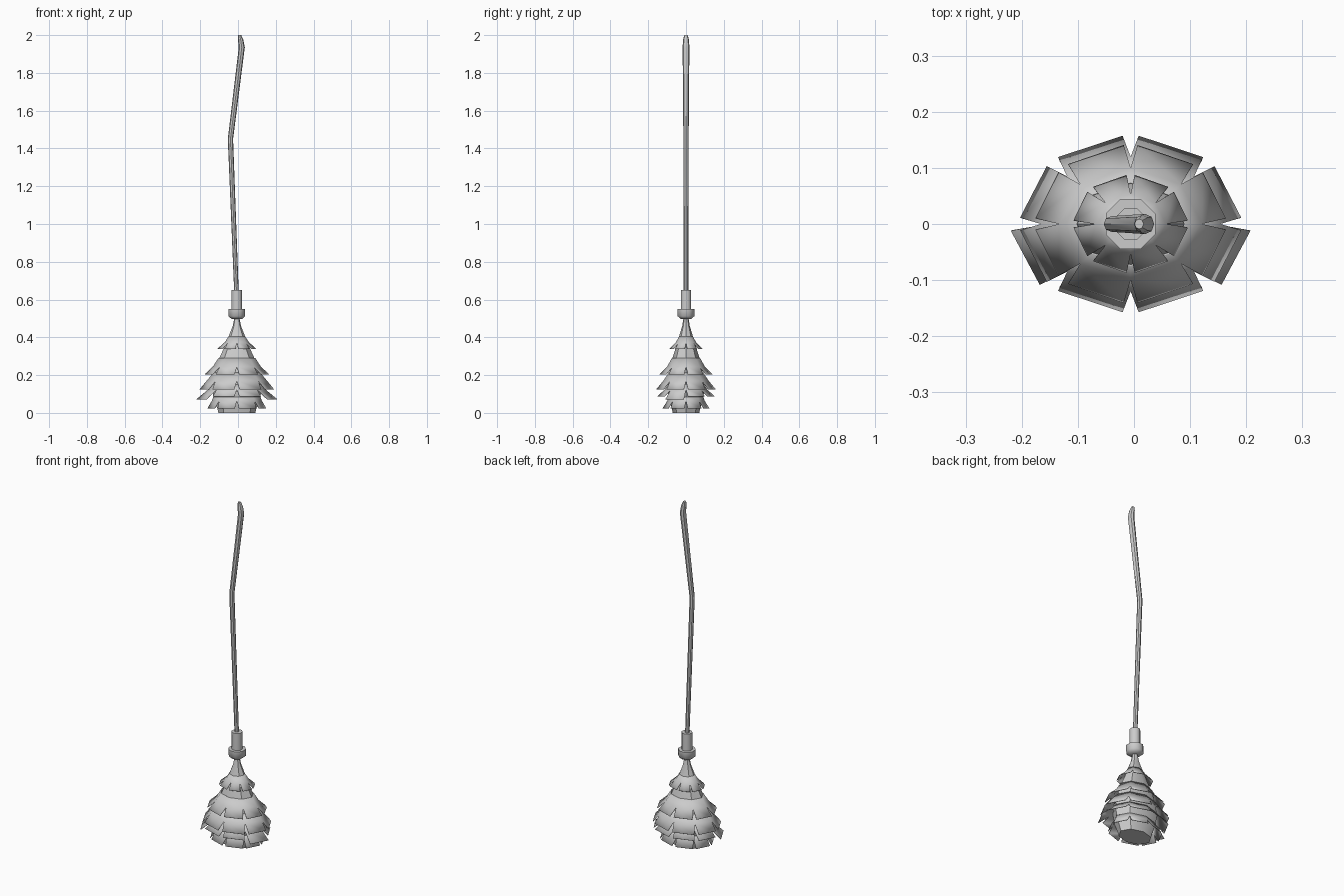
import bpy, bmesh
from math import sin, cos, pi, radians

if "Cube" in bpy.data.objects:
    bpy.data.objects.remove(bpy.data.objects["Cube"])

CX = -0.006  # axis of the head


def finish(name, bm, angle=40):
    bmesh.ops.recalc_face_normals(bm, faces=bm.faces)
    me = bpy.data.meshes.new(name)
    bm.to_mesh(me)
    bm.free()
    ob = bpy.data.objects.new(name, me)
    bpy.context.collection.objects.link(ob)
    bpy.ops.object.select_all(action='DESELECT')
    ob.select_set(True)
    bpy.context.view_layer.objects.active = ob
    bpy.ops.object.shade_smooth_by_angle(angle=radians(angle))
    return ob


def ring(bm, cx, rx, ry, z, n=8, off=0.0):
    return [bm.verts.new((cx + rx * cos(2 * pi * i / n + off),
                          ry * sin(2 * pi * i / n + off), z)) for i in range(n)]


def bridge(bm, a, b):
    n = len(a)
    for i in range(n):
        j = (i + 1) % n
        bm.faces.new((a[i], a[j], b[j], b[i]))


def tube(name, rows, n=8, off=0.0, angle=40):
    """Closed lofted solid; rows are (centre x, rx, ry, z)."""
    bm = bmesh.new()
    rings = [ring(bm, *r, n=n, off=off) for r in rows]
    for a, b in zip(rings, rings[1:]):
        bridge(bm, a, b)
    bm.faces.new(rings[0])
    bm.faces.new(rings[-1])
    return finish(name, bm, angle)


def tier(name, top, notch, tip, long_petals=()):
    """Skirt of eight petals; each ring is (rx, ry, z)."""
    bm = bmesh.new()
    a = ring(bm, CX, *top)
    b = ring(bm, CX, *notch)
    bridge(bm, a, b)
    for k in range(8):
        j = (k + 1) % 8
        s = 1.1 if k in long_petals else 1.0
        drop = 0.015 if k in long_petals else 0.0
        p = [(tip[0] * s * cos(i * pi / 4), tip[1] * s * sin(i * pi / 4)) for i in (k, k + 1)]
        out = []
        for t in (0.9, 0.1):
            out.append(bm.verts.new((CX + p[0][0] * (1 - t) + p[1][0] * t,
                                     p[0][1] * (1 - t) + p[1][1] * t, tip[2] - drop)))
        bm.faces.new((b[k], b[j], out[0], out[1]))
    ob = finish(name, bm)
    # thin straw thickness
    m = ob.modifiers.new("thickness", 'SOLIDIFY')
    m.thickness = 0.003
    return ob


# Bent wooden handle
tube("handle", [(-0.006, 0.012, 0.012, 0.56), (-0.009, 0.012, 0.012, 0.66),
                (-0.04, 0.014, 0.014, 1.45), (0.02, 0.016, 0.018, 1.935),
                (0.014, 0.014, 0.016, 1.975), (0.009, 0.008, 0.009, 2.0)])

# Collar and binding ring
tube("collar", [(CX, 0.03, 0.03, 0.53), (CX, 0.03, 0.03, 0.65)], off=pi / 8, angle=50)
tube("binding_ring", [(CX, 0.03, 0.03, 0.497), (CX, 0.048, 0.048, 0.512),
                      (CX, 0.048, 0.048, 0.55)], off=pi / 8, angle=50)

# Straw core
tube("straw_core", [(CX, 0.098, 0.07, 0.0), (CX, 0.102, 0.074, 0.02),
                    (CX, 0.122, 0.09, 0.07), (CX, 0.132, 0.098, 0.13),
                    (CX, 0.125, 0.093, 0.19), (CX, 0.102, 0.078, 0.27),
                    (CX, 0.07, 0.056, 0.34), (CX, 0.046, 0.038, 0.4),
                    (CX, 0.022, 0.02, 0.46), (CX, 0.012, 0.012, 0.51)])

# Layered straw skirts: top ring, notch ring, petal tips
tiers = [
    ((0.044, 0.036, 0.405), (0.063, 0.053, 0.375), (0.105, 0.09, 0.34), ()),
    ((0.098, 0.075, 0.29), (0.127, 0.1, 0.245), (0.175, 0.145, 0.205), ()),
    ((0.122, 0.09, 0.215), (0.16, 0.12, 0.17), (0.203, 0.162, 0.125), ()),
    ((0.13, 0.096, 0.15), (0.15, 0.112, 0.125), (0.2, 0.155, 0.088), (4, 7)),
    ((0.125, 0.092, 0.085), (0.132, 0.098, 0.065), (0.16, 0.128, 0.025), ()),
]
for i, (top, notch, tip, lp) in enumerate(tiers):
    tier("straw_skirt_%d" % (i + 1), top, notch, tip, lp)
